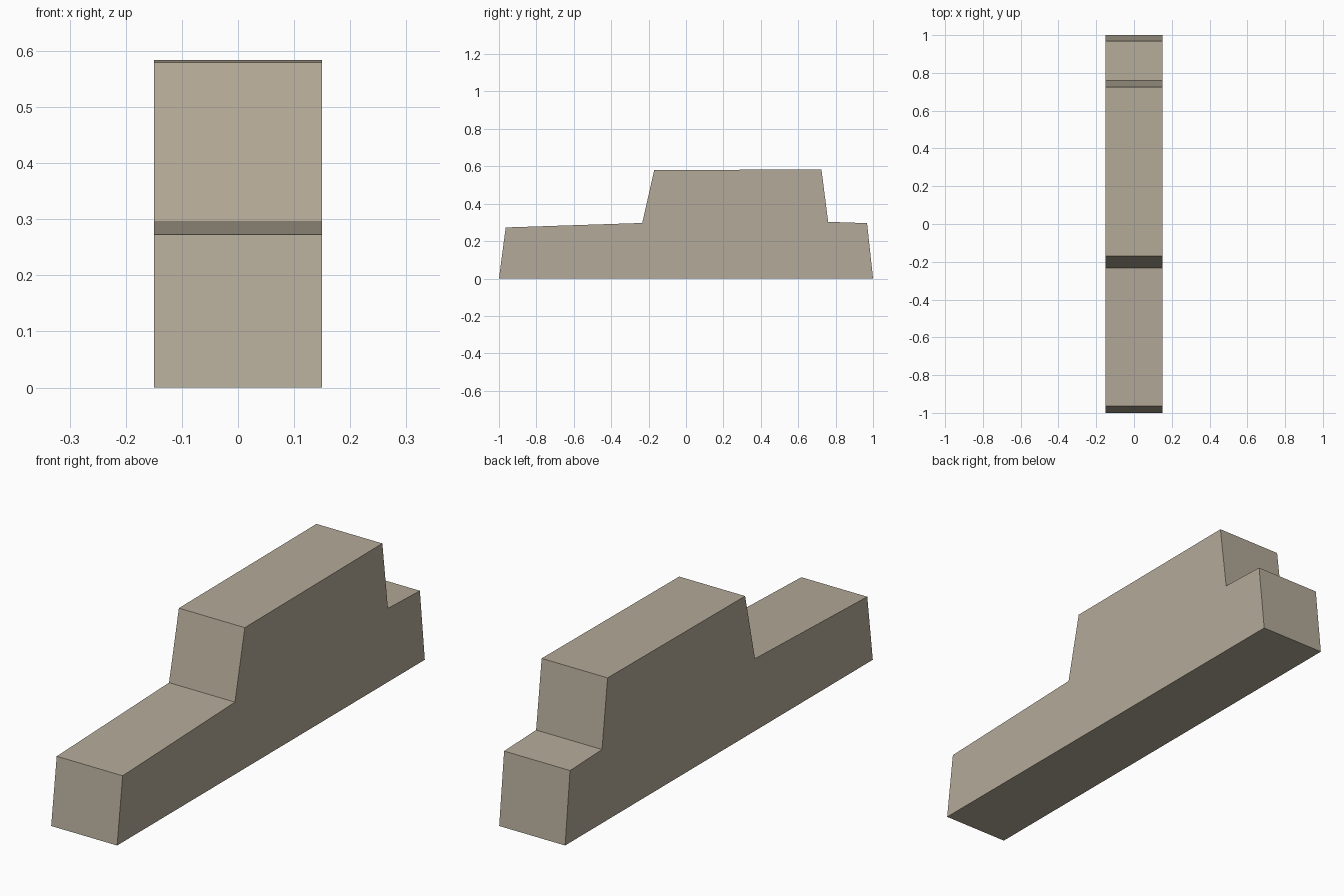
import bpy, bmesh

if "Cube" in bpy.data.objects:
    bpy.data.objects.remove(bpy.data.objects["Cube"])

HALF_WIDTH = 0.15

# Side profile of the stepped block as (y, z), front to back
PROFILE = [(-1.0, 0.0), (-0.964, 0.273), (-0.234, 0.297), (-0.17, 0.579),
           (0.724, 0.584), (0.76, 0.303), (0.968, 0.296), (1.0, 0.0)]

# Single stone colour
stone = bpy.data.materials.new("warm_stone")
stone.diffuse_color = (0.456, 0.402, 0.314, 1.0)
stone.use_nodes = True
stone.node_tree.nodes["Principled BSDF"].inputs["Base Color"].default_value = stone.diffuse_color

# Extrude the profile across the width
bm = bmesh.new()
side = bm.faces.new([bm.verts.new((-HALF_WIDTH, y, z)) for y, z in PROFILE])
ext = bmesh.ops.extrude_face_region(bm, geom=[side], use_keep_orig=True)
moved = [g for g in ext["geom"] if isinstance(g, bmesh.types.BMVert)]
bmesh.ops.translate(bm, verts=moved, vec=(2 * HALF_WIDTH, 0, 0))
bmesh.ops.recalc_face_normals(bm, faces=bm.faces)

mesh = bpy.data.meshes.new("stepped_block")
bm.to_mesh(mesh)
bm.free()
mesh.materials.append(stone)
bpy.context.collection.objects.link(bpy.data.objects.new("stepped_block", mesh))
